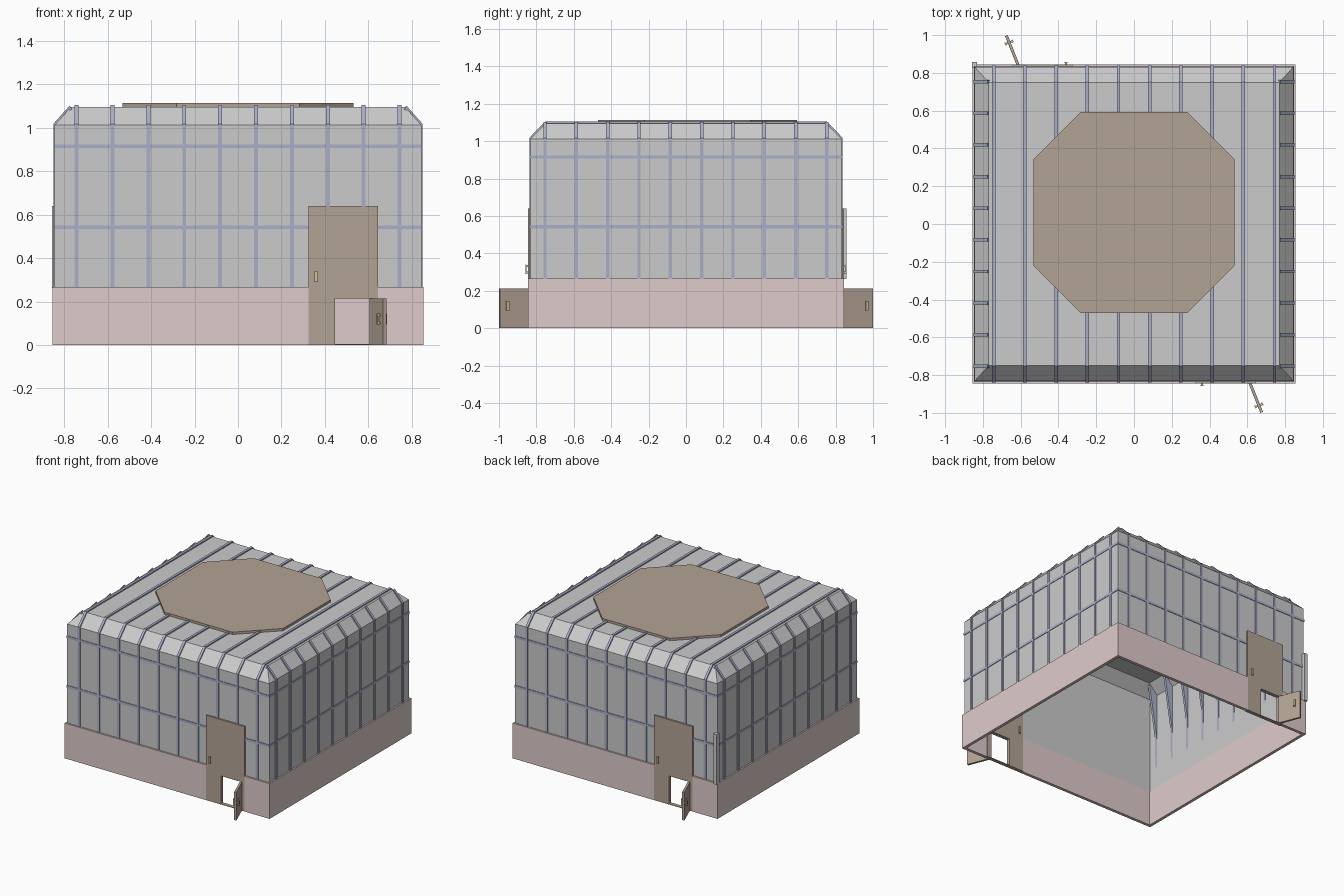
import bpy, bmesh, math
from mathutils import Matrix, Vector

if "Cube" in bpy.data.objects:
    bpy.data.objects.remove(bpy.data.objects["Cube"])


def material(name, rgb):
    m = bpy.data.materials.new(name)
    m.diffuse_color = (*rgb, 1)
    m.use_nodes = True
    m.node_tree.nodes["Principled BSDF"].inputs["Base Color"].default_value = m.diffuse_color
    return m


BLUE = material("rib_blue", (0.40, 0.43, 0.58))
PINK = material("base_pink", (0.74, 0.60, 0.60))
TAN = material("panel_tan", (0.45, 0.37, 0.30))
BRASS = material("handle_brass", (0.62, 0.52, 0.28))
SPIN = Matrix.Rotation(math.pi, 4, 'Z')


def finish(name, bm, mat=None):
    bmesh.ops.recalc_face_normals(bm, faces=bm.faces)
    me = bpy.data.meshes.new(name)
    bm.to_mesh(me)
    bm.free()
    ob = bpy.data.objects.new(name, me)
    if mat:
        me.materials.append(mat)
    bpy.context.collection.objects.link(ob)
    return ob


def add_box(bm, lo, hi, m=Matrix()):
    size = [b - a for a, b in zip(lo, hi)]
    mid = [(a + b) / 2 for a, b in zip(lo, hi)]
    bmesh.ops.create_cube(bm, size=1, matrix=m @ Matrix.Translation(mid) @ Matrix.Diagonal((*size, 1)))


def add_prism(bm, pts, depth):
    """Extrude a closed outline of 3D points along a vector."""
    f = bm.faces.new([bm.verts.new(p) for p in pts])
    g = bmesh.ops.extrude_face_region(bm, geom=[f])
    # keep the starting cap so the prism is closed
    vs = [v for v in g['geom'] if isinstance(v, bmesh.types.BMVert)]
    bmesh.ops.translate(bm, verts=vs, vec=depth)
    if not f.is_valid:
        bm.faces.new([v for v in bm.verts if v not in vs][-len(pts):])


# Shell: square walls, chamfered shoulder, flat roof, open below
WX, WY = 0.844, 0.832
bm = bmesh.new()
rings = []
for x, y, z in [(WX, WY, 0.26), (WX, WY, 1.012), (0.770, 0.750, 1.095)]:
    rings.append([bm.verts.new((sx * x, sy * y, z)) for sx, sy in [(-1, -1), (1, -1), (1, 1), (-1, 1)]])
for a, b in zip(rings, rings[1:]):
    for i in range(4):
        j = (i + 1) % 4
        bm.faces.new((a[i], a[j], b[j], b[i]))
bm.faces.new(rings[-1])
shell = finish("wall_shell", bm)
sol = shell.modifiers.new("thickness", 'SOLIDIFY')
sol.thickness = 0.014
sol.offset = -1

# Ribs running up the front, over the roof and down the back
W = 0.018
outer = [(-0.838, 0.262), (-0.838, 1.018), (-0.753, 1.104), (0.753, 1.104), (0.838, 1.018), (0.838, 0.262)]
inner = [(-0.828, 0.262), (-0.828, 1.010), (-0.748, 1.090), (0.748, 1.090), (0.828, 1.010), (0.828, 0.262)]
bm = bmesh.new()
for i in range(10):
    x = -0.743 + i * 0.1652
    add_prism(bm, [(x - W / 2, y, z) for y, z in outer + inner[::-1]], Vector((W, 0, 0)))
finish("roof_ribs", bm, BLUE)

# Side ribs, with a tapering brace on the inside
side = [(0.850, 0.262), (0.850, 1.018), (0.775, 1.102), (0.765, 1.085),
        (0.778, 1.0), (0.832, 0.66), (0.836, 0.262)]
bm = bmesh.new()
for s in (-1, 1):
    for i in range(10):
        y = -0.754 + i * 0.1675
        add_prism(bm, [(s * x, y - W / 2, z) for x, z in side], Vector((0, W, 0)))
finish("side_ribs", bm, BLUE)

# Horizontal bands around the walls
bm = bmesh.new()
for z in (0.915, 0.542):
    for s in (-1, 1):
        ya, yb = sorted((s * 0.828, s * 0.836))
        add_box(bm, (-0.848, ya, z - 0.009), (0.848, yb, z + 0.009))
        xa, xb = sorted((s * 0.838, s * 0.848))
        add_box(bm, (xa, -0.828, z - 0.009), (xb, 0.828, z + 0.009))
finish("horizontal_bands", bm, BLUE)

# Base walls with a gap for each doorway
bm = bmesh.new()
for m in (Matrix(), SPIN):
    add_box(bm, (-0.855, -0.845, 0), (0.325, -0.822, 0.266), m)
    add_box(bm, (0.645, -0.845, 0), (0.855, -0.822, 0.266), m)
    add_box(bm, (0.832, -0.822, 0), (0.855, 0.822, 0.266), m)
finish("base_wall", bm, PINK)

# Octagonal roof plate
r, c = 0.532, 0.283
octagon = [(-c, -r), (c, -r), (r, -c), (r, c), (c, r), (-c, r), (-r, c), (-r, -c)]
bm = bmesh.new()
add_prism(bm, [(x, y + 0.061, 1.092) for x, y in octagon], Vector((0, 0, 0.021)))
finish("roof_plate", bm, TAN)


def add_handle(bm, x, y, z, m, out=0.017):
    """Upright grip held off both faces by two short pins."""
    for s in (-1, 1):
        a, b = sorted((y + s * out, y + s * (out + 0.006)))
        add_box(bm, (x - 0.008, a, z - 0.025), (x + 0.008, b, z + 0.025), m)
    for dz in (-0.018, 0.018):
        add_box(bm, (x - 0.005, y - out, z + dz - 0.005), (x + 0.005, y + out, z + dz + 0.005), m)


# Doors: large panel with a small opening and a small open hatch
LEAF = Matrix.Translation((0.613, -0.840, 0)) @ Matrix.Rotation(math.atan2(-0.158, 0.063), 4, 'Z')
for label, m in (("front", Matrix()), ("back", SPIN)):
    bm = bmesh.new()
    y0, y1 = -0.844, -0.816
    add_box(bm, (0.325, y0, 0), (0.447, y1, 0.215), m)
    add_box(bm, (0.612, y0, 0), (0.645, y1, 0.215), m)
    add_box(bm, (0.325, y0, 0.215), (0.645, y1, 0.64), m)
    add_box(bm, (0.447, y0, 0), (0.612, y1, 0.004), m)
    finish(label + "_door_panel", bm, TAN)

    bm = bmesh.new()
    add_box(bm, (0, -0.008, 0), (0.169, 0.008, 0.213), m @ LEAF)
    finish(label + "_hatch", bm, TAN)

    bm = bmesh.new()
    add_handle(bm, 0.360, -0.830, 0.315, m, 0.022)
    add_handle(bm, 0.130, 0, 0.12, m @ LEAF)
    finish(label + "_handles", bm, BRASS)

# Corner post at the back left
bm = bmesh.new()
add_box(bm, (-0.857, 0.826, 0.262), (-0.830, 0.858, 0.64))
finish("corner_post", bm)
